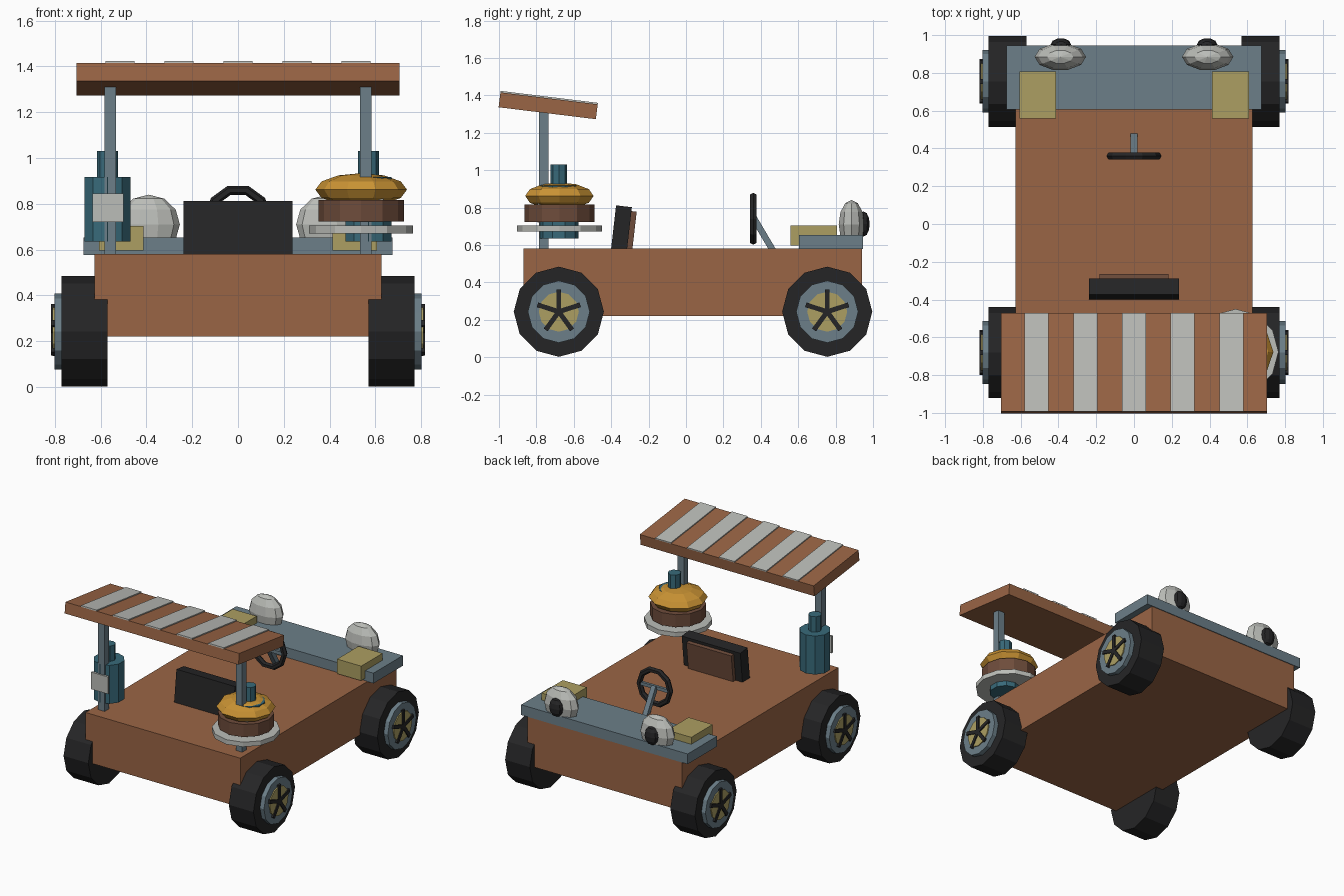
import bpy, bmesh, math
from mathutils import Matrix, Vector

if "Cube" in bpy.data.objects:
    bpy.data.objects.remove(bpy.data.objects["Cube"])


def material(name, r, g, b):
    lin = [(c / 255 / 12.92) if c < 11 else ((c / 255 + 0.055) / 1.055) ** 2.4 for c in (r, g, b)]
    m = bpy.data.materials.new(name)
    m.diffuse_color = (*lin, 1)
    m.use_nodes = True
    m.node_tree.nodes["Principled BSDF"].inputs["Base Color"].default_value = m.diffuse_color
    return m


BROWN = material("orange brown", 154, 101, 69)
GREY = material("blue grey", 108, 127, 137)
GOLD = material("dull gold", 172, 159, 98)
WHITE = material("off white", 187, 189, 184)
TEAL = material("teal", 56, 106, 122)
BUN = material("bun yellow", 202, 147, 52)
MEAT = material("dark brown", 110, 76, 59)
BLACK = material("black", 37, 37, 38)


def finish(name, bm, mat, matrix):
    mesh = bpy.data.meshes.new(name)
    bm.to_mesh(mesh)
    bm.free()
    mesh.materials.append(mat)
    ob = bpy.data.objects.new(name, mesh)
    ob.matrix_world = matrix
    bpy.context.collection.objects.link(ob)
    return ob


def box(name, mat, center, size, tilt=0.0, axis='X'):
    bm = bmesh.new()
    bmesh.ops.create_cube(bm, size=1)
    bmesh.ops.scale(bm, vec=size, verts=bm.verts)
    return finish(name, bm, mat, Matrix.Translation(center) @ Matrix.Rotation(tilt, 4, axis))


def cylinder(name, mat, center, r, depth, sides=12, along_x=False):
    bm = bmesh.new()
    bmesh.ops.create_cone(bm, cap_ends=True, segments=sides, radius1=r, radius2=r, depth=depth)
    rot = Matrix.Rotation(math.pi / 2, 4, 'Y') if along_x else Matrix()
    return finish(name, bm, mat, Matrix.Translation(center) @ rot)


def ellipsoid(name, mat, center, radii, seg=10, rings=6):
    bm = bmesh.new()
    bmesh.ops.create_uvsphere(bm, u_segments=seg, v_segments=rings, radius=1)
    # start the segments on the x axis
    bmesh.ops.rotate(bm, matrix=Matrix.Rotation(math.pi / 2, 3, 'Z'), verts=bm.verts)
    bmesh.ops.scale(bm, vec=radii, verts=bm.verts)
    return finish(name, bm, mat, Matrix.Translation(center))


# body and hood
box("body", BROWN, (0, 0.035, 0.4), (1.255, 1.81, 0.36))
box("hood", GREY, (0, 0.775, 0.615), (1.35, 0.34, 0.075))

# wheels
for side, s in (("left", -1), ("right", 1)):
    for end, y in (("front", -0.68), ("back", 0.755)):
        n, z = f"{side}_{end}", 0.243
        cylinder(n + "_tyre", BLACK, (s * 0.67, y, z), 0.241, 0.2, 12, True)
        cylinder(n + "_rim", GREY, (s * 0.775, y, z), 0.166, 0.055, 12, True)
        cylinder(n + "_hub", GOLD, (s * 0.78, y, z), 0.107, 0.06, 12, True)
        for k in range(5):
            a = math.pi / 2 + k * math.tau / 5
            c = (s * 0.804, y + 0.06 * math.cos(a), z + 0.06 * math.sin(a))
            box(f"{n}_spoke_{k + 1}", BLACK, c, (0.026, 0.12, 0.026), a)

# mirrored parts: lamps, pads, posts and bottles
for side, s in (("left", -1), ("right", 1)):
    ellipsoid(side + "_eye_lamp", WHITE, (s * 0.39, 0.885, 0.71), (0.136, 0.072, 0.13))
    ellipsoid(side + "_pupil", BLACK, (s * 0.387, 0.95, 0.712), (0.054, 0.034, 0.067))
    box(side + "_hood_pad", GOLD, (s * 0.51, 0.683, 0.65), (0.195, 0.247, 0.107))
    box(side + "_roof_post", GREY, (s * 0.558, -0.76, 0.945), (0.052, 0.05, 0.75))
    cylinder(side + "_bottle", TEAL, (s * 0.57, -0.68, 0.776), 0.106, 0.282, 10)
    cylinder(side + "_bottle_neck", TEAL, (s * 0.57, -0.68, 0.97), 0.045, 0.12, 8)
    box(side + "_bottle_label", WHITE, (s * 0.567, -0.787, 0.783), (0.135, 0.016, 0.125))

# burger on a plate
cylinder("plate", WHITE, (0.538, -0.677, 0.688), 0.227, 0.034, 12)
cylinder("patty", MEAT, (0.538, -0.677, 0.77), 0.187, 0.092, 12)
ellipsoid("bun", BUN, (0.538, -0.677, 0.862), (0.2, 0.192, 0.072))

# seat
lean = math.radians(-6.5)
box("seat_back", BLACK, (0, -0.345, 0.69), (0.475, 0.085, 0.235), lean)
box("seat_panel", MEAT, (0, -0.291, 0.68), (0.365, 0.032, 0.2), lean)

# steering wheel ring, swept as a bevelled loop of ten sides
bm = bmesh.new()
rings = []
for i in range(10):
    a = i * math.tau / 10
    ring = []
    for j in range(6):
        b = j * math.tau / 6
        r = 0.125 + 0.021 * math.cos(b)
        ring.append(bm.verts.new((r * math.cos(a), 0.021 * math.sin(b), r * math.sin(a))))
    rings.append(ring)
for i in range(10):
    p, q = rings[i], rings[(i + 1) % 10]
    for j in range(6):
        k = (j + 1) % 6
        bm.faces.new((p[j], p[k], q[k], q[j]))
bmesh.ops.recalc_face_normals(bm, faces=bm.faces)
finish("steering_wheel", bm, BLACK, Matrix.Translation((0, 0.36, 0.74)))
box("steering_crossbar", GREY, (0, 0.36, 0.74), (0.23, 0.02, 0.024))

# steering column
top, foot = Vector((0, 0.362, 0.745)), Vector((0, 0.468, 0.565))
d = top - foot
box("steering_column", GREY, (top + foot) / 2, (0.036, 0.034, d.length), math.atan2(-d.y, d.z))

# tilted roof with stripes
slope = math.radians(-7)
rc = Vector((0, -0.737, 1.344))
box("roof", BROWN, rc, (1.41, 0.524, 0.08), slope)
up = Matrix.Rotation(slope, 3, 'X') @ Vector((0, 0, 0.0435))
for k in range(5):
    box(f"roof_stripe_{k + 1}", WHITE, rc + up + Vector(((k - 2) * 0.258, 0, 0)),
        (0.127, 0.526, 0.009), slope)
